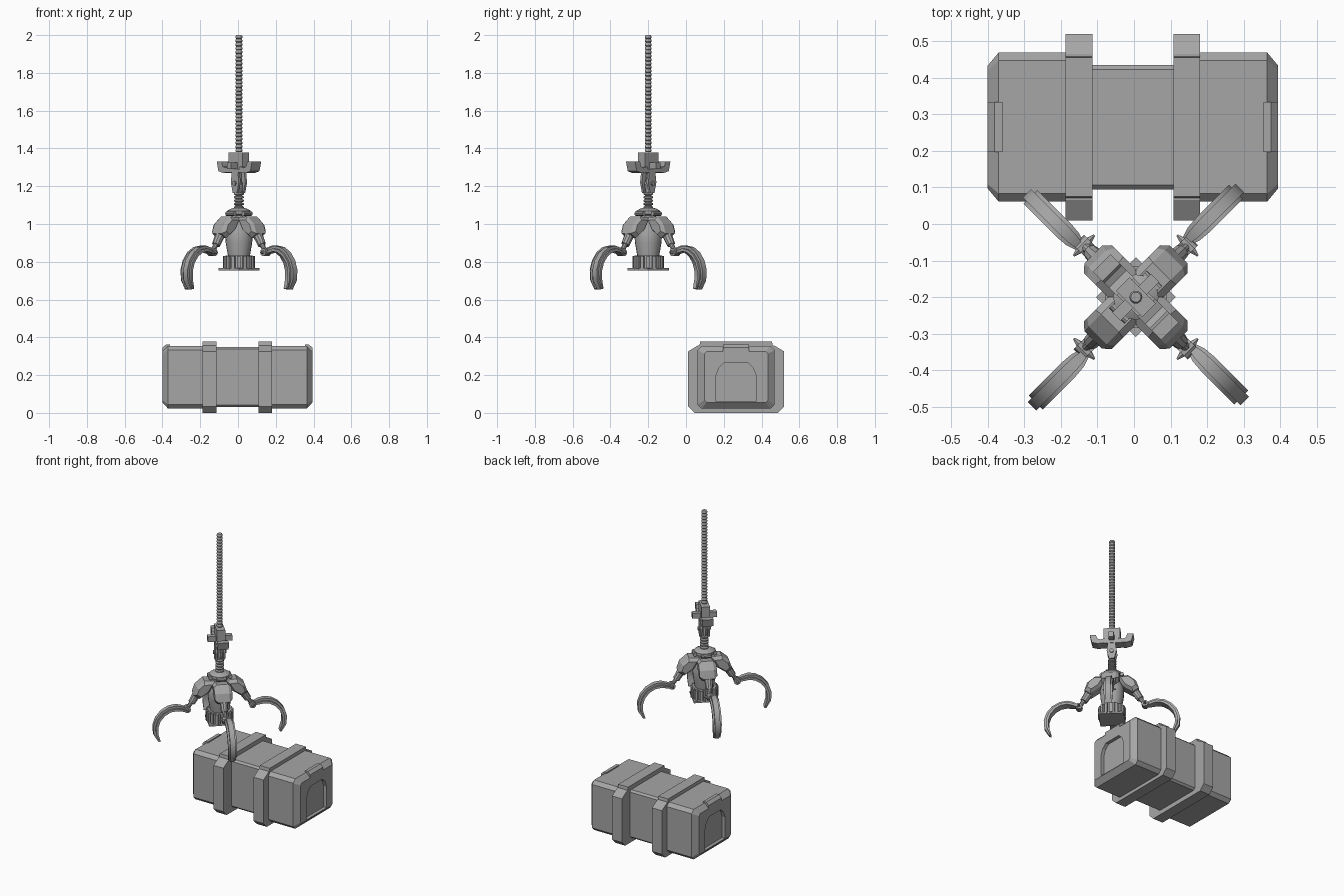
import bpy, bmesh, math
from mathutils import Vector

if "Cube" in bpy.data.objects:
    bpy.data.objects.remove(bpy.data.objects["Cube"])

grey = bpy.data.materials.new("steel_grey")
grey.diffuse_color = (0.38, 0.38, 0.38, 1)
grey.use_nodes = True
grey.node_tree.nodes["Principled BSDF"].inputs["Base Color"].default_value = grey.diffuse_color
CX, CY = 0.005, -0.2        # crane axis
BX, BY = -0.003, 0.265      # crate centre


def loft(name, rings, smooth=False):
    """Skin a list of equal-length point rings and cap both ends."""
    bm = bmesh.new()
    vs = [[bm.verts.new(p) for p in ring] for ring in rings]
    n = len(vs[0])
    for a, b in zip(vs, vs[1:]):
        for i in range(n):
            j = (i + 1) % n
            bm.faces.new((a[i], a[j], b[j], b[i]))
    bm.faces.new(vs[0])
    bm.faces.new(vs[-1])
    bmesh.ops.recalc_face_normals(bm, faces=bm.faces)
    me = bpy.data.meshes.new(name)
    bm.to_mesh(me)
    bm.free()
    me.materials.append(grey)
    ob = bpy.data.objects.new(name, me)
    bpy.context.collection.objects.link(ob)
    if smooth:
        bpy.context.view_layer.objects.active = ob
        ob.select_set(True)
        bpy.ops.object.shade_smooth_by_angle(angle=math.radians(35))
        ob.select_set(False)
    return ob


def polar(az, r, lat, z):
    """Point at radius r and sideways offset lat on the crane's azimuth az."""
    c, s = math.cos(az), math.sin(az)
    return Vector((CX + r * c - lat * s, CY + r * s + lat * c, z))


def lathe(name, prof, n=16):
    return loft(name, [[polar(math.tau * i / n, r, 0, z) for i in range(n)]
                       for r, z in prof], True)


def prism(name, az, prof, lat0, lat1):
    return loft(name, [[polar(az, r, l, z) for r, z in prof] for l in (lat0, lat1)])


def block(name, az, r0, r1, lat0, lat1, z0, z1):
    return prism(name, az, [(r0, z0), (r1, z0), (r1, z1), (r0, z1)], lat0, lat1)


def rod(name, a, b, r0, r1, n=10):
    d = (b - a).normalized()
    u = d.orthogonal().normalized()
    v = d.cross(u)
    return loft(name, [[p + (u * math.cos(math.tau * i / n) + v * math.sin(math.tau * i / n)) * r
                        for i in range(n)] for p, r in ((a, r0), (b, r1))], True)


# ---------- crate ----------
def octagon(x, h, z0, z1, c):
    pts = [(-h + c, z0), (h - c, z0), (h, z0 + c), (h, z1 - c),
           (h - c, z1), (-h + c, z1), (-h, z1 - c), (-h, z0 + c)]
    return [(BX + x, BY + y, z) for y, z in pts]


crate = loft("crate_body", [
    octagon(-0.397, 0.168, 0.055, 0.325, 0.012), octagon(-0.367, 0.204, 0.022, 0.355, 0.022),
    octagon(-0.114, 0.204, 0.022, 0.355, 0.022), octagon(-0.113, 0.17, 0.03, 0.35, 0.012),
    octagon(0.113, 0.17, 0.03, 0.35, 0.012), octagon(0.114, 0.204, 0.022, 0.355, 0.022),
    octagon(0.367, 0.204, 0.022, 0.355, 0.022), octagon(0.397, 0.168, 0.055, 0.325, 0.012)])

# arched recess in each end
arch = [(-0.105, 0.06), (0.105, 0.06), (0.105, 0.2), (0.09, 0.24), (0.06, 0.268),
        (-0.06, 0.268), (-0.09, 0.24), (-0.105, 0.2)]
for s in (-1, 1):
    cut = loft("arch_cutter", [[(BX + s * x, BY + y, z) for y, z in arch] for x in (0.375, 0.45)])
    cut.hide_render = True
    cut.hide_set(True)
    m = crate.modifiers.new("arch", "BOOLEAN")
    m.operation, m.object, m.solver = "DIFFERENCE", cut, "EXACT"

# straps: chamfered ring and a thick top plate
strap = [(-0.22, 0), (0.22, 0), (0.255, 0.035), (0.255, 0.325), (0.2, 0.358),
         (-0.2, 0.358), (-0.255, 0.325), (-0.255, 0.035)]
top = [(-0.195, 0.35), (0.195, 0.35), (0.19, 0.378), (-0.19, 0.378)]
for s in (-1, 1):
    for name, prof in (("strap", strap), ("strap_plate", top)):
        loft(name, [[(BX + s * x, BY + y, z) for y, z in prof] for x in (0.111, 0.184)])

# end latches over the top edge
latch = [(0.357, 0.34), (0.357, 0.362), (0.378, 0.362), (0.397, 0.345), (0.397, 0.29), (0.385, 0.29)]
for s in (-1, 1):
    loft("end_latch", [[(BX + s * x, BY + y, z) for x, z in latch] for y in (-0.068, 0.068)])

# ---------- cable and pulley block ----------
rope = []
for i in range(31):
    z = 1.38 + i * 0.02
    rope += [(0.014, z), (0.018, z + 0.005), (0.018, z + 0.014)]
lathe("cable", rope + [(0.014, 2.0)], 10)

A = math.radians(-45)       # long direction of the pulley block
block("pulley_block", A, -0.051, 0.051, -0.026, 0.026, 1.285, 1.378)
block("block_foot", A, -0.06, 0.06, -0.033, 0.033, 1.272, 1.292)
hook = [(0.04, 1.275), (0.085, 1.27), (0.12, 1.28), (0.132, 1.33), (0.095, 1.33),
        (0.088, 1.305), (0.07, 1.297), (0.04, 1.305)]
for az in (A, A + math.pi):
    prism("side_hook", az, hook, -0.034, 0.034)
    block("side_lug", az + math.pi / 2, 0.02, 0.075, -0.016, 0.016, 1.29, 1.325)

# ---------- neck: shackle, link and spring ----------
for l in (-0.024, 0.024):
    prism("shackle_cheek", A, [(-0.022, 1.28), (-0.03, 1.22), (-0.016, 1.165),
                               (0.016, 1.165), (0.03, 1.22), (0.022, 1.28)], l - 0.007, l + 0.007)
rod("shackle_pin", polar(A, 0, -0.04, 1.215), polar(A, 0, 0.04, 1.215), 0.012, 0.012)
lathe("hook_link", [(0.012, 1.275), (0.014, 1.23), (0.02, 1.2), (0.018, 1.17), (0.012, 1.14)], 10)
spring = []
for i in range(5):
    z = 1.08 + i * 0.018
    spring += [(0.017, z), (0.026, z + 0.004), (0.026, z + 0.011), (0.017, z + 0.016)]
lathe("spring", spring)

# ---------- grab body ----------
lathe("collar", [(0.03, 1.085), (0.045, 1.08), (0.062, 1.07), (0.062, 1.052),
                 (0.04, 1.045), (0.04, 1.02)])
lathe("grab_body", [(0.045, 1.04), (0.05, 1.03), (0.074, 0.955), (0.07, 0.9), (0.057, 0.825)], 20)
lathe("gear_core", [(0.072, 0.832), (0.072, 0.76)], 20)
for i in range(16):
    block("gear_tooth", math.tau * i / 16, 0.068, 0.084, -0.009, 0.009, 0.762, 0.83)
block("base_plate", math.radians(45), -0.077, 0.077, -0.077, 0.077, 0.755, 0.766)

# ---------- four arms ----------
shoulder = [(0.03, 1.035), (0.10, 1.04), (0.148, 1.0), (0.165, 0.95), (0.13, 0.925), (0.07, 0.965)]
mid = Vector((0.108, 0.985))
# claw centre line: radius, height, thickness, half width
claw = [(0.205, 0.848, 0.018, 0.014), (0.235, 0.86, 0.024, 0.024), (0.27, 0.868, 0.026, 0.027),
        (0.31, 0.862, 0.026, 0.027), (0.35, 0.838, 0.026, 0.027), (0.38, 0.8, 0.026, 0.027),
        (0.395, 0.755, 0.026, 0.027), (0.393, 0.705, 0.024, 0.026), (0.372, 0.656, 0.012, 0.022)]


def sweep(name, az, path, shift, thick, wide, lat):
    rings = []
    for i, (r, z, t, w) in enumerate(path):
        a, b = path[max(i - 1, 0)], path[min(i + 1, len(path) - 1)]
        d = Vector((b[0] - a[0], b[1] - a[1])).normalized()
        n = Vector((-d.y, d.x))
        lo, hi = t * (shift - thick / 2), t * (shift + thick / 2)
        rings.append([polar(az, r + n.x * o, lat + k * w * wide, z + n.y * o)
                      for o, k in ((lo, -1), (lo, 1), (hi, 1), (hi, -1))])
    loft(name, rings, True)


for q in range(4):
    az = math.radians(45 + 90 * q)
    rings = []
    for lat, k in ((-0.054, 0.68), (-0.034, 1), (0.034, 1), (0.054, 0.68)):
        rings.append([polar(az, mid.x + (r - mid.x) * k, lat, mid.y + (z - mid.y) * k)
                      for r, z in shoulder])
    loft("shoulder", rings)
    rod("shoulder_pin", polar(az, 0.06, -0.03, 1.055), polar(az, 0.06, 0.03, 1.055), 0.013, 0.013)
    # forearm piston
    rod("forearm", polar(az, 0.13, 0, 0.96), polar(az, 0.172, 0, 0.89), 0.027, 0.022)
    rod("forearm_tip", polar(az, 0.168, 0, 0.898), polar(az, 0.2, 0, 0.85), 0.014, 0.012)
    # elbow joint with cross pins
    rod("elbow_hub", polar(az, 0.2, -0.02, 0.85), polar(az, 0.2, 0.02, 0.85), 0.021, 0.021)
    for s in (-1, 1):
        rod("elbow_spike", polar(az, 0.2, s * 0.018, 0.85), polar(az, 0.2, s * 0.04, 0.85), 0.011, 0.003, 6)
    # claw: wide inner strip, raised outer ridge
    sweep("claw_strip", az, claw, -0.2, 0.6, 1.0, 0.01)
    sweep("claw_ridge", az, claw, 0.3, 0.7, 0.6, 0.01)
